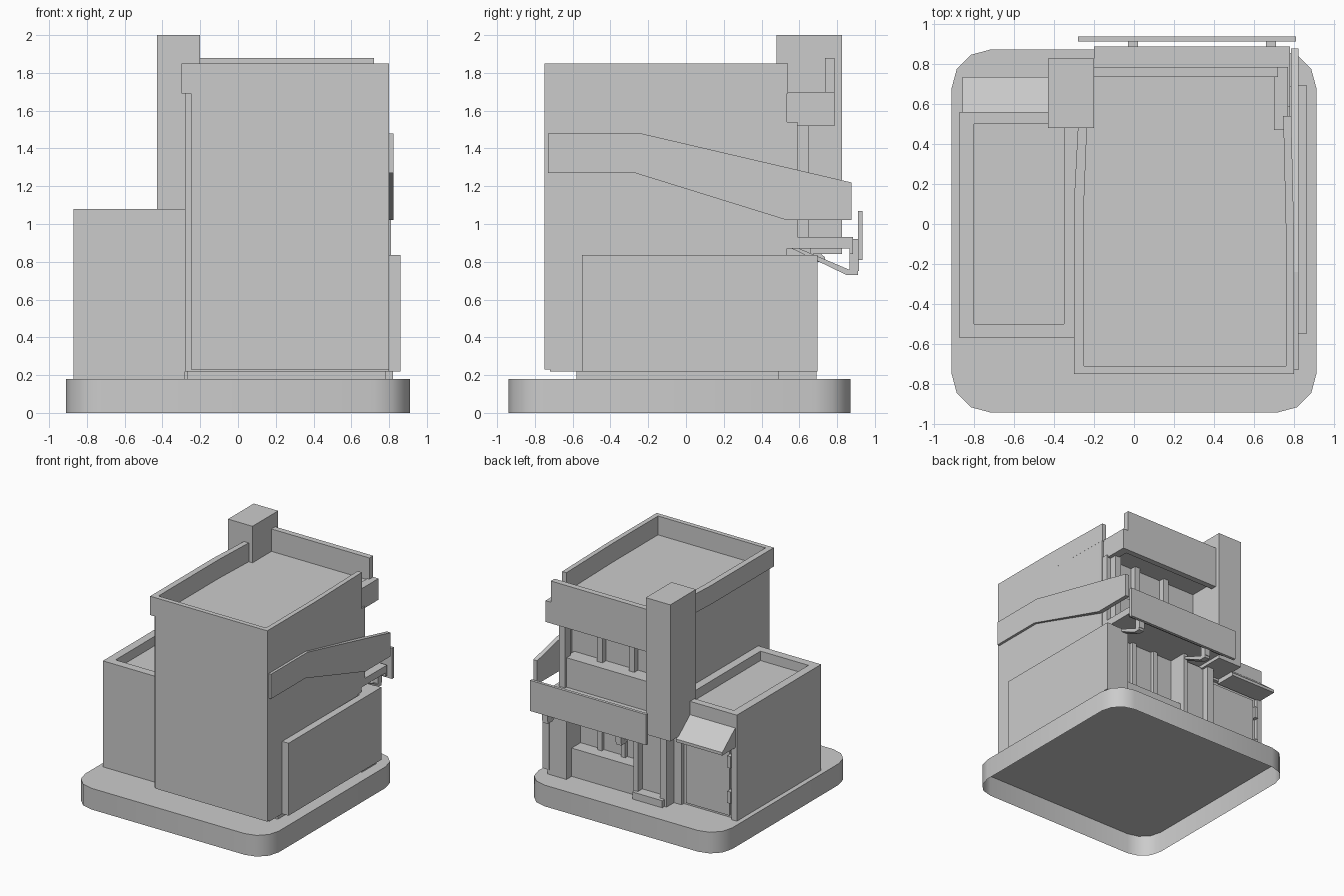
import bpy, bmesh, math
from mathutils import Vector

if "Cube" in bpy.data.objects:
    bpy.data.objects.remove(bpy.data.objects["Cube"])

grey = bpy.data.materials.new("plain_grey")
grey.use_nodes = True
COLOUR = (0.6, 0.6, 0.6, 1)
grey.diffuse_color = COLOUR
grey.node_tree.nodes["Principled BSDF"].inputs["Base Color"].default_value = COLOUR


def finish(name, bm):
    bmesh.ops.recalc_face_normals(bm, faces=bm.faces)
    mesh = bpy.data.meshes.new(name)
    bm.to_mesh(mesh)
    bm.free()
    mesh.materials.append(grey)
    ob = bpy.data.objects.new(name, mesh)
    bpy.context.collection.objects.link(ob)
    return ob


def box(name, x, y, z):
    """Box from three (low, high) ranges."""
    bm = bmesh.new()
    bmesh.ops.create_cube(bm, size=1)
    for v in bm.verts:
        v.co = [r[0] + (c + 0.5) * (r[1] - r[0]) for c, r in zip(v.co, (x, y, z))]
    return finish(name, bm)


def prism(name, outline, low, high, axis="z", open_bottom=False):
    """Extrude an outline: (x, y) along z, or (y, z) along x."""
    bm = bmesh.new()
    put = (lambda a, b: (a, b, high)) if axis == "z" else (lambda a, b: (high, a, b))
    face = bm.faces.new([bm.verts.new(put(a, b)) for a, b in outline])
    new = bmesh.ops.extrude_face_region(bm, geom=[face], use_keep_orig=True)
    shift = Vector((0, 0, low - high)) if axis == "z" else Vector((low - high, 0, 0))
    bmesh.ops.translate(bm, vec=shift, verts=[g for g in new["geom"] if isinstance(g, bmesh.types.BMVert)])
    if open_bottom:
        caps = [g for g in new["geom"] if isinstance(g, bmesh.types.BMFace)]
        bmesh.ops.delete(bm, geom=caps, context="FACES_ONLY")
    return finish(name, bm)


# Rounded base, hollow underneath
R = 0.19
corners = [(0.72, 0.68), (-0.72, 0.68), (-0.72, -0.75), (0.72, -0.75)]
outline = []
for i, (cx, cy) in enumerate(corners):
    for k in range(4):
        a = math.radians(90 * i + 30 * k)
        outline.append((cx + R * math.cos(a), cy + R * math.sin(a)))
base = prism("base", outline, 0, 0.18, open_bottom=True)
bpy.context.view_layer.objects.active = base
base.select_set(True)
bpy.ops.object.shade_smooth_by_angle(angle=math.radians(40))
base.select_set(False)

# Main block
box("plinth", (-0.27, 0.78), (-0.58, 0.55), (0.18, 0.23))
prism("main_block", [(-0.28, -0.72), (0.80, -0.72), (0.80, -0.1), (0.785, 0.50), (-0.28, 0.50)], 0.22, 1.69)
box("front_panel", (-0.25, 0.80), (-0.75, -0.72), (0.23, 1.69))
prism("roof_parapet", [(-0.28, 0.48), (-0.30, 0.1), (-0.30, -0.75), (0.80, -0.75), (0.80, -0.1),
                       (0.785, 0.54), (0.745, 0.54), (0.76, -0.1), (0.76, -0.71), (-0.25, -0.71),
                       (-0.25, 0.1), (-0.235, 0.48)], 1.69, 1.85)
box("side_wall_end", (0.745, 0.785), (0.49, 0.535), (0.22, 1.70))
box("chimney", (-0.43, -0.20), (0.48, 0.825), (0.84, 2.0))

# Right side slab and sloping band
box("side_slab", (0.80, 0.86), (-0.55, 0.695), (0.22, 0.835))
prism("sloping_band", [(-0.73, 1.27), (-0.73, 1.48), (-0.24, 1.48), (0.875, 1.22),
                       (0.875, 1.02), (0.535, 1.02), (-0.27, 1.27)], 0.785, 0.822, "x")

# Upper balcony
box("upper_slab", (-0.22, 0.72), (0.49, 0.74), (1.57, 1.69))
box("upper_balcony_panel", (-0.20, 0.72), (0.735, 0.785), (1.52, 1.88))
box("upper_side_return", (0.70, 0.77), (0.47, 0.785), (1.52, 1.70))
box("upper_post", (0.68, 0.74), (0.58, 0.65), (0.92, 1.54))
box("upper_corner_post", (0.72, 0.78), (0.49, 0.59), (0.92, 1.54))
box("upper_sill_wall", (-0.21, 0.70), (0.49, 0.63), (0.92, 1.18))
for x in (0.10, 0.40):
    box("upper_mullion", (x, x + 0.05), (0.49, 0.55), (1.17, 1.58))

# Lower balcony
box("lower_slab", (-0.20, 0.78), (0.49, 0.885), (0.87, 0.93))
box("lower_slab_lip", (-0.20, 0.78), (0.865, 0.885), (0.84, 0.88))
box("lower_balcony_panel", (-0.28, 0.81), (0.91, 0.935), (0.81, 1.07))
for x in (-0.03, 0.66):
    box("panel_bracket", (x, x + 0.05), (0.865, 0.915), (0.75, 0.92))
    prism("diagonal_strut", [(0.56, 0.87), (0.60, 0.87), (0.86, 0.76), (0.91, 0.76),
                             (0.91, 0.73), (0.85, 0.73)], x, x + 0.05, "x")

# Ground floor
box("corner_pillar", (0.64, 0.82), (0.49, 0.69), (0.18, 0.835))
box("ground_sill_wall", (0.02, 0.66), (0.49, 0.62), (0.18, 0.42))
for x in (0.20, 0.42):
    box("ground_mullion", (x, x + 0.04), (0.49, 0.53), (0.41, 0.88))
box("entry_block", (-0.28, -0.22), (0.49, 0.66), (0.18, 0.85))
box("entry_side", (-0.01, 0.03), (0.49, 0.66), (0.18, 0.88))
box("entry_door", (-0.23, 0.0), (0.49, 0.60), (0.18, 0.85))
box("entry_step", (-0.26, 0.02), (0.56, 0.69), (0.18, 0.24))

# Side annex with parapet
AX, AY = (-0.87, -0.28), (-0.57, 0.56)
box("annex_body", AX, (AY[0], 0.53), (0.18, 1.0))
for x in ((-0.87, -0.80), (-0.35, -0.28)):
    box("annex_parapet_side", x, AY, (1.0, 1.08))
for y in ((-0.57, -0.50), (0.50, 0.56)):
    box("annex_parapet_end", (-0.80, -0.35), y, (1.0, 1.08))

# Annex doorway: frame, door leaf, hinges and awning
box("doorway_lintel", AX, (0.52, 0.56), (0.82, 1.0))
for x in ((-0.87, -0.82), (-0.35, -0.28)):
    box("doorway_jamb", x, (0.52, 0.56), (0.18, 0.82))
box("annex_door", (-0.79, -0.38), (0.52, 0.545), (0.20, 0.79))
for z in (0.32, 0.62):
    box("door_hinge", (-0.82, -0.79), (0.53, 0.575), (z, z + 0.1))
prism("awning", [(0.55, 0.975), (0.735, 0.825), (0.735, 0.80), (0.55, 0.80)], -0.855, -0.42, "x")
